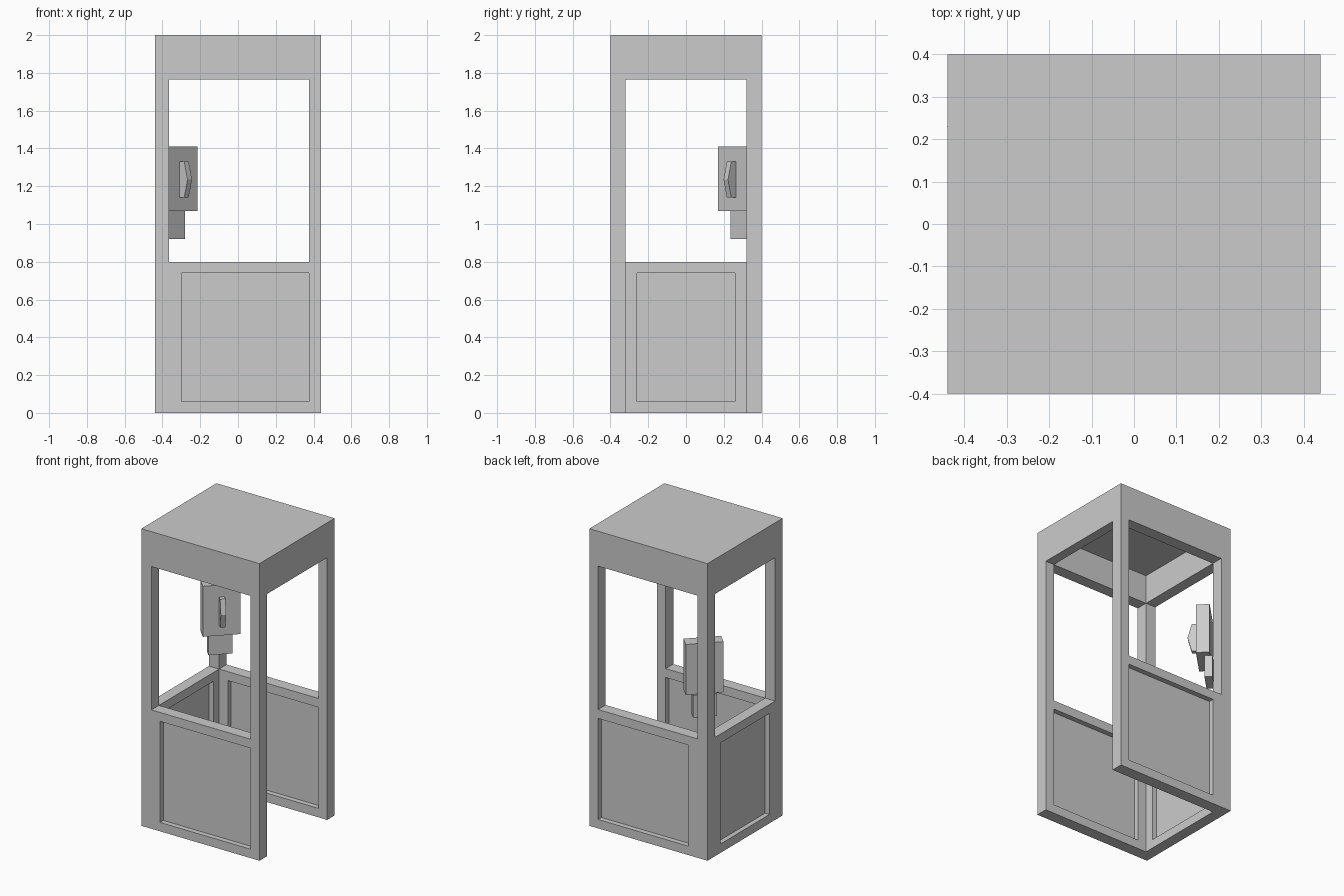
import bpy
import math

if "Cube" in bpy.data.objects:
    bpy.data.objects.remove(bpy.data.objects["Cube"])


def add_mesh(name, verts, faces):
    mesh = bpy.data.meshes.new(name)
    mesh.from_pydata(verts, [], faces)
    mesh.update()
    obj = bpy.data.objects.new(name, mesh)
    bpy.context.collection.objects.link(obj)
    return obj


def prism(name, profile, x0, x1):
    """Extrude a (y, z) profile along x; profile is counter-clockwise seen from +x."""
    n = len(profile)
    verts = [(x, y, z) for x in (x0, x1) for y, z in profile]
    faces = [tuple(reversed(range(n))), tuple(range(n, 2 * n))]
    faces += [(i, (i + 1) % n, n + (i + 1) % n, n + i) for i in range(n)]
    return add_mesh(name, verts, faces)


def box(name, x, y, z):
    return prism(name, [(y[0], z[0]), (y[1], z[0]), (y[1], z[1]), (y[0], z[1])], *x)


def cut(target, cutter):
    mod = target.modifiers.new("cut", 'BOOLEAN')
    mod.operation = 'DIFFERENCE'
    mod.solver = 'EXACT'
    mod.object = cutter
    bpy.context.view_layer.objects.active = target
    bpy.ops.object.modifier_apply(modifier=mod.name)
    bpy.data.objects.remove(cutter)


# Inner extents and heights of the booth
IN_X, IN_Y = (-0.365, 0.375), (-0.32, 0.32)
WINDOW_Z, PANEL_Z = (0.80, 1.765), (0.06, 0.74)
PANEL_X, PANEL_Y = (-0.30, 0.375), (-0.26, 0.26)

# Booth shell: hollow interior, windows, open doorway, panel openings
shell = box("booth_shell", (-0.44, 0.44), (-0.4, 0.4), (0, 2))
for x, y, z in [
    (IN_X, IN_Y, (-0.2, 1.96)),            # hollow interior
    (IN_X, (-0.6, 0.6), WINDOW_Z),         # front and back windows
    ((-0.6, 0.0), IN_Y, WINDOW_Z),         # left window
    ((0.0, 0.6), IN_Y, (-0.2, 1.765)),     # doorway on the right
    (PANEL_X, (-0.6, 0.6), PANEL_Z),       # front and back panel openings
    ((-0.6, 0.0), PANEL_Y, PANEL_Z),       # left panel opening
]:
    cut(shell, box("cutter", x, y, z))

# Thin panels recessed in the lower walls
for name, side in (("front_panel", -1), ("back_panel", 1)):
    box(name, PANEL_X, sorted((side * 0.355, side * 0.365)), PANEL_Z)
box("left_panel", (-0.408, -0.397), PANEL_Y, PANEL_Z)

# Telephone set diagonally in the back left corner
phone_parts = [
    box("phone_body", (-0.117, 0.117), (-0.095, -0.01), (1.07, 1.41)),
    box("phone_coin_box", (-0.074, 0.074), (-0.046, 0.004), (0.92, 1.07)),
    prism("phone_handset",
          [(-0.13, 1.14), (-0.095, 1.14), (-0.095, 1.33),
           (-0.13, 1.33), (-0.155, 1.235)], -0.0165, 0.0165),
]
for part in phone_parts:
    part.location = (IN_X[0], IN_Y[1], 0)
    part.rotation_euler.z = math.radians(45)
